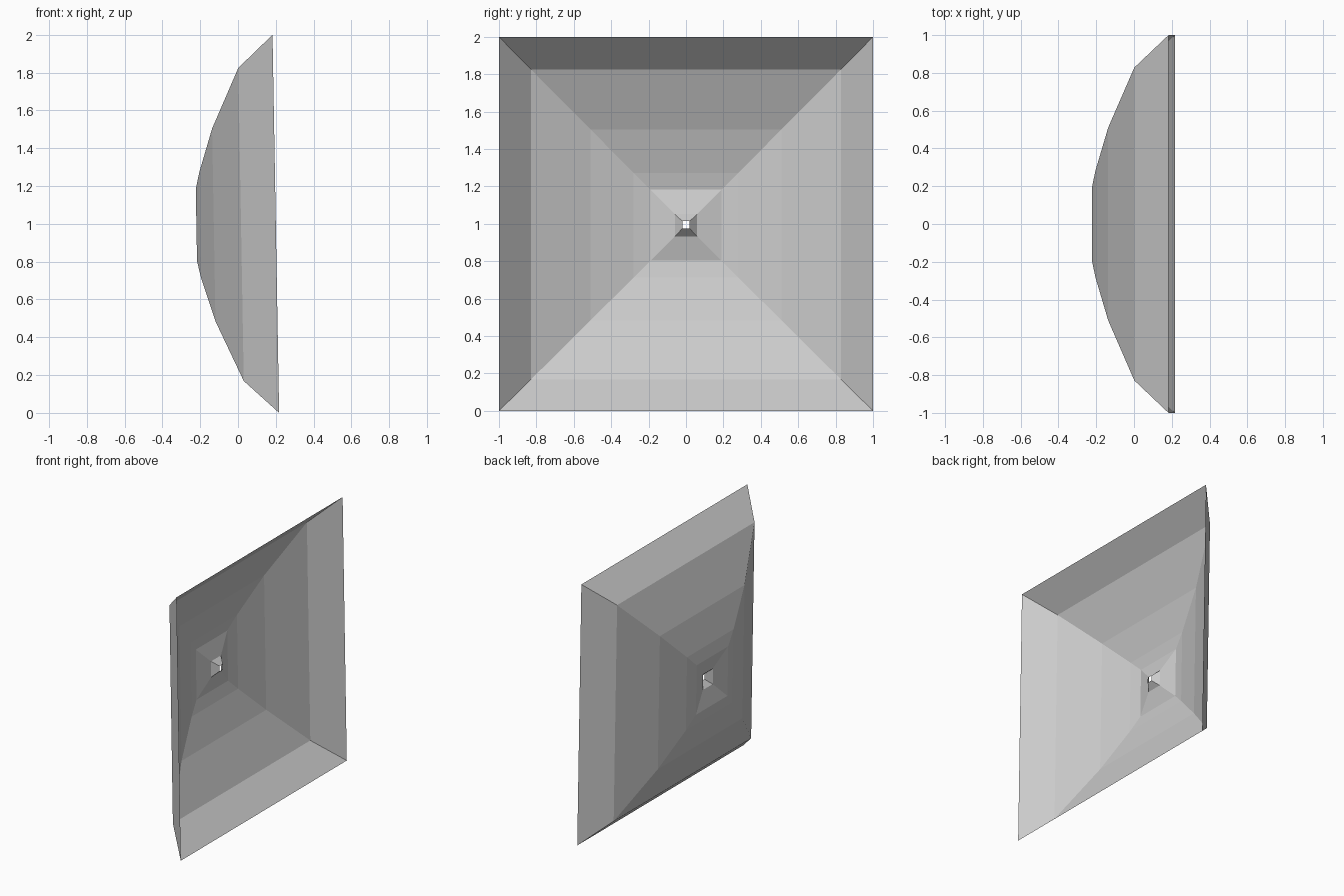
import bpy, bmesh
from math import radians
from mathutils import Matrix

if "Cube" in bpy.data.objects:
    bpy.data.objects.remove(bpy.data.objects["Cube"])

# Profile of the square dish: (half width, depth along x), rim to centre
profile = [(1.0, 0.20), (0.828, 0.016), (0.51, -0.128), (0.28, -0.20),
           (0.19, -0.22), (0.06, -0.185), (0.02, -0.142)]

bm = bmesh.new()


def square_ring(half, depth):
    corners = [(-1, -1), (1, -1), (1, 1), (-1, 1)]
    return [bm.verts.new((depth, half * y, half * z)) for y, z in corners]


# Flat-faced open shell: bridge each square ring to the next
rings = [square_ring(h, d) for h, d in profile]
for outer, inner in zip(rings, rings[1:]):
    for i in range(4):
        j = (i + 1) % 4
        bm.faces.new((outer[i], outer[j], inner[j], inner[i]))

# Slight backward lean, then rest the lower rim on the ground
bm.transform(Matrix.Rotation(radians(-1.0), 4, 'Y'))
low = min(v.co.z for v in bm.verts)
bmesh.ops.translate(bm, verts=bm.verts, vec=(0, 0, -low))

mesh = bpy.data.meshes.new("square_dish")
bm.to_mesh(mesh)
bm.free()
dish = bpy.data.objects.new("square_dish", mesh)
bpy.context.collection.objects.link(dish)
